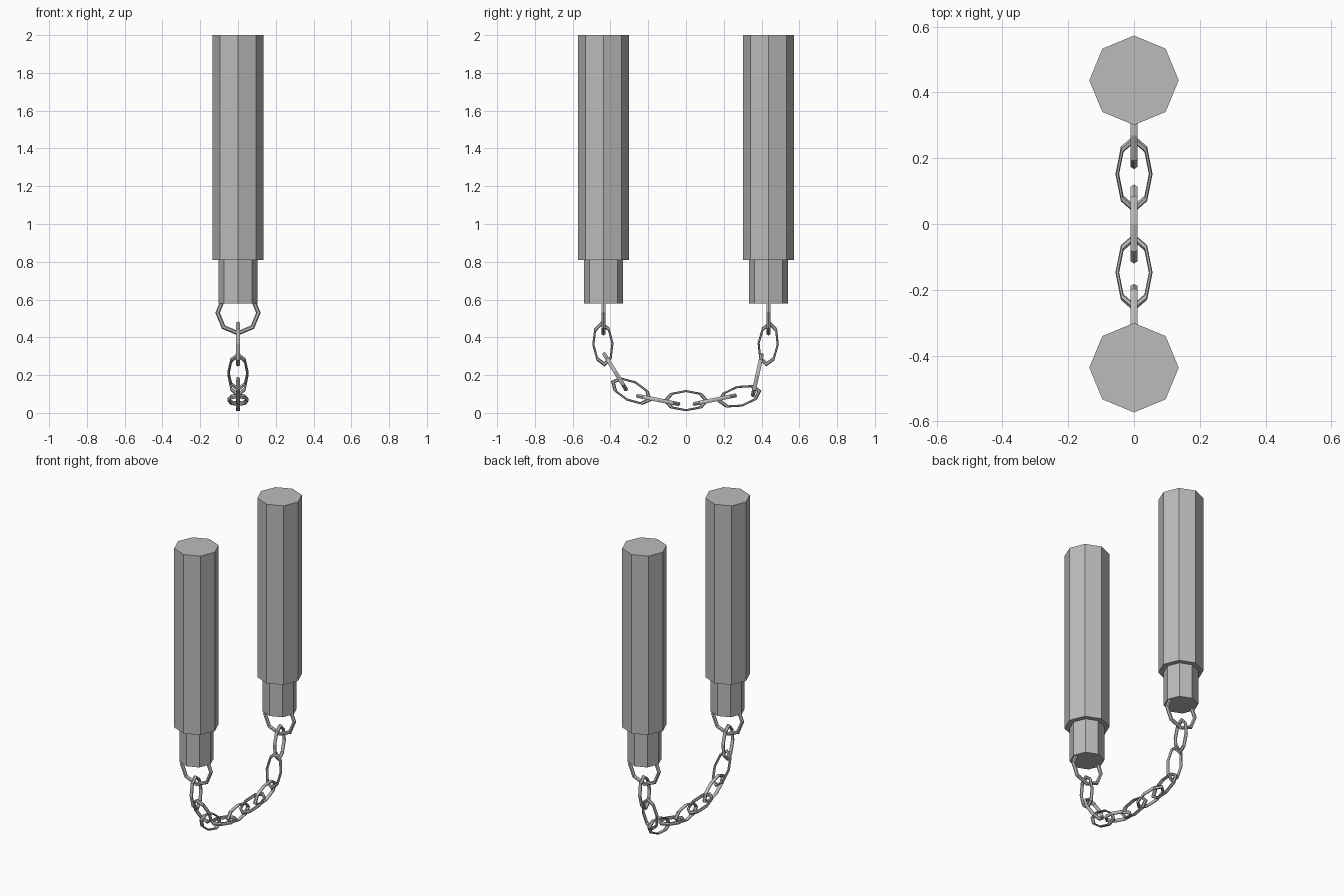
import bpy, bmesh
from math import cos, sin, pi, atan2
from mathutils import Matrix, Vector

cube = bpy.data.objects.get("Cube")
if cube:
    bpy.data.objects.remove(cube)

grey = bpy.data.materials.new("plain_grey")
grey.use_nodes = True
grey.diffuse_color = (0.5, 0.5, 0.5, 1)
grey.node_tree.nodes["Principled BSDF"].inputs["Base Color"].default_value = (0.5, 0.5, 0.5, 1)


def add_object(name, bm):
    bmesh.ops.recalc_face_normals(bm, faces=bm.faces)
    mesh = bpy.data.meshes.new(name)
    bm.to_mesh(mesh)
    bm.free()
    mesh.materials.append(grey)
    obj = bpy.data.objects.new(name, mesh)
    bpy.context.collection.objects.link(obj)
    return obj


def octagon_bar(name, y, radius, bottom, top):
    bm = bmesh.new()
    place = Matrix.Translation((0, y, (bottom + top) / 2))
    bmesh.ops.create_cone(bm, cap_ends=True, segments=8, radius1=radius,
                          radius2=radius, depth=top - bottom, matrix=place)
    add_object(name, bm)


def chain_link(name, place, width=0.47, major=0.108, minor=0.012, segments=8, sides=6):
    """Faceted ring in local XY, squeezed across its local Y."""
    bm = bmesh.new()
    rings = []
    for i in range(segments):
        a = 2 * pi * i / segments
        ring = []
        for j in range(sides):
            b = 2 * pi * j / sides
            r = major + minor * cos(b)
            co = Vector((r * cos(a), r * sin(a) * width, minor * sin(b)))
            ring.append(bm.verts.new(place @ co))
        rings.append(ring)
    for i in range(segments):
        p, q = rings[i], rings[(i + 1) % segments]
        for j in range(sides):
            k = (j + 1) % sides
            bm.faces.new((p[j], q[j], q[k], p[k]))
    add_object(name, bm)


def link_frame(start, end, upright):
    """Frame from link tip to link tip, both given as (y, z)."""
    a, b = Vector((0, *start)), Vector((0, *end))
    along = (b - a).normalized()
    side = Vector((1, 0, 0))
    across = along.cross(side) if upright else side
    normal = along.cross(across)
    frame = Matrix((along, across, normal)).transposed().to_4x4()
    return Matrix.Translation((a + b) / 2) @ frame


# Handles, narrow necks and the round end rings
for label, y in (("front", -0.437), ("back", 0.437)):
    octagon_bar(label + "_handle", y, 0.136, 0.81, 2.0)
    octagon_bar(label + "_neck", y, 0.104, 0.58, 0.81)
    chain_link(label + "_end_ring", link_frame((y, 0.42), (y, 0.64), False), width=1)

# Chain: tip to tip, alternately upright and flat
links = [
    ((-0.448, 0.475), (-0.432, 0.255)),
    ((-0.432, 0.310), (-0.318, 0.125)),
    ((-0.390, 0.165), (-0.190, 0.067)),
    ((-0.255, 0.090), (-0.040, 0.047)),
    ((-0.120, 0.065), (0.120, 0.065)),
    ((0.040, 0.047), (0.265, 0.093)),
    ((0.175, 0.060), (0.392, 0.116)),
    ((0.353, 0.090), (0.402, 0.310)),
    ((0.425, 0.255), (0.445, 0.475)),
]
for i, (start, end) in enumerate(links):
    chain_link(f"chain_link_{i + 1}", link_frame(start, end, i % 2 == 0))
